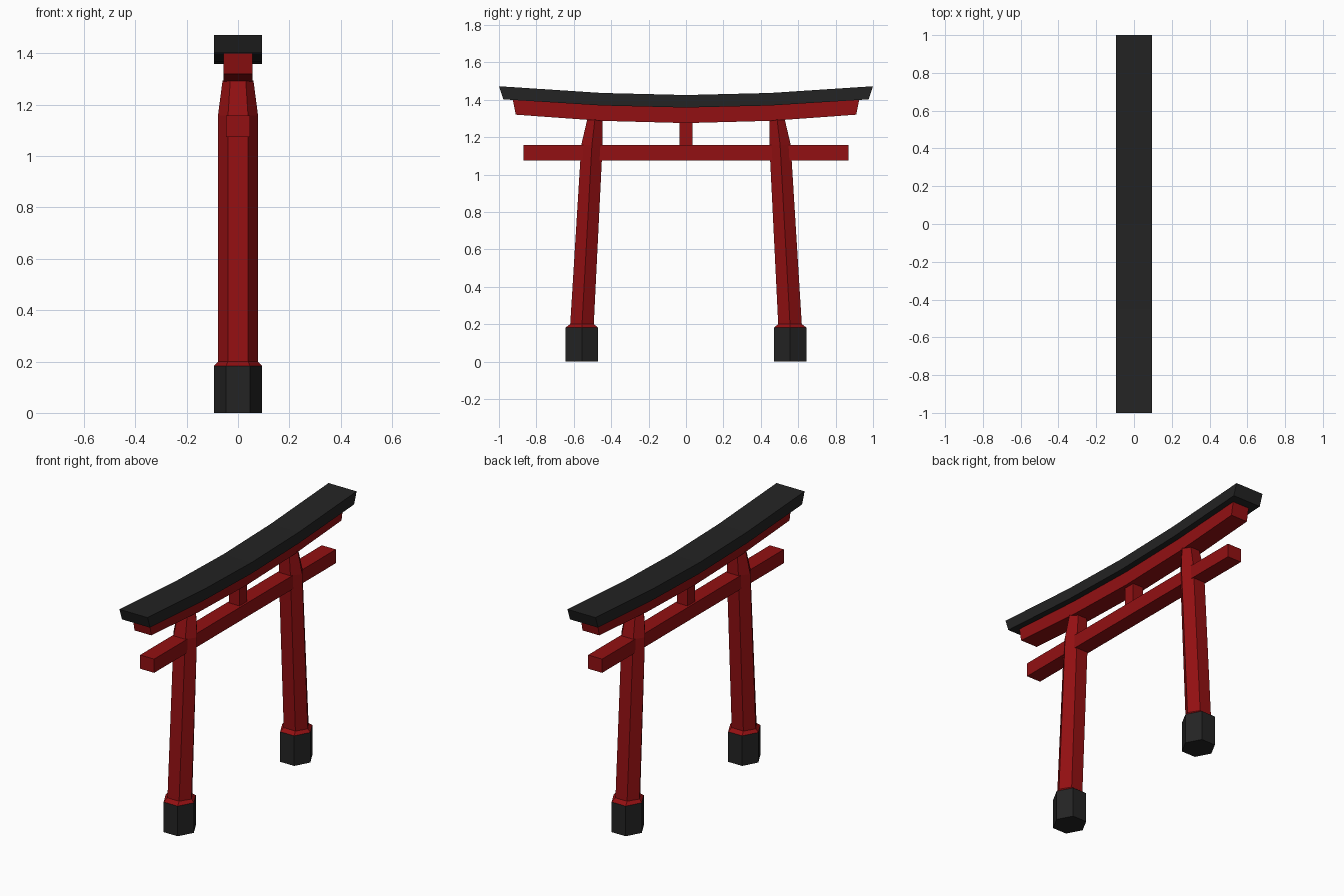
import bpy
import math

if "Cube" in bpy.data.objects:
    bpy.data.objects.remove(bpy.data.objects["Cube"])


def material(name, rgb):
    m = bpy.data.materials.new(name)
    m.diffuse_color = (*rgb, 1)
    m.use_nodes = True
    m.node_tree.nodes["Principled BSDF"].inputs["Base Color"].default_value = m.diffuse_color
    return m


RED = material("dark red", (0.29, 0.005, 0.006))
BLACK = material("charcoal", (0.017, 0.017, 0.017))


def make(name, verts, faces, mat):
    me = bpy.data.meshes.new(name)
    me.from_pydata(verts, [], faces)
    me.materials.append(mat)
    ob = bpy.data.objects.new(name, me)
    bpy.context.collection.objects.link(ob)
    return ob


def loft(name, rings, mat):
    """Skin equal-sized rings of points and cap both ends."""
    n = len(rings[0])
    faces = [(i * n + j, i * n + (j + 1) % n, (i + 1) * n + (j + 1) % n, (i + 1) * n + j)
             for i in range(len(rings) - 1) for j in range(n)]
    last = (len(rings) - 1) * n
    faces += [tuple(reversed(range(n))), tuple(range(last, last + n))]
    return make(name, [p for r in rings for p in r], faces, mat)


def hexagon(y, z, rx, ry):
    k = ry / math.sin(math.pi / 3)
    return [(rx * math.cos(a * math.pi / 3), y + k * math.sin(a * math.pi / 3), z)
            for a in range(6)]


def beam(name, half_x, profile, mat):
    """Beam along y; profile rows are (y bottom, z bottom, y top, z top) for y >= 0."""
    rows = [(-a, b, -c, d) for a, b, c, d in reversed(profile[1:])] + profile
    rings = [[(half_x, yb, zb), (half_x, yt, zt), (-half_x, yt, zt), (-half_x, yb, zb)]
             for yb, zb, yt, zt in rows]
    # ring order chosen so that faces point outwards along +y
    return loft(name, [r[::-1] for r in rings], mat)


# Curved roof beam and the red lintel under it
beam("roof_beam", 0.094, [(0, 1.358, 0, 1.425), (0.45, 1.369, 0.45, 1.436),
                          (0.976, 1.402, 1.0, 1.472)], BLACK)
beam("upper_lintel", 0.056, [(0, 1.275, 0, 1.36), (0.45, 1.287, 0.45, 1.371),
                             (0.91, 1.32, 0.926, 1.401)], RED)

# Straight tie beam and the short centre strut
beam("tie_beam", 0.047, [(0, 1.075, 0, 1.158), (0.869, 1.075, 0.869, 1.158)], RED)
beam("centre_strut", 0.035, [(0, 1.15, 0, 1.29), (0.035, 1.15, 0.035, 1.29)], RED)

# Leaning six-sided posts on black footings
for side, s in (("left", -1), ("right", 1)):
    loft(side + "_footing", [hexagon(s * 0.557, 0, 0.094, 0.087),
                             hexagon(s * 0.557, 0.182, 0.094, 0.087)], BLACK)
    loft(side + "_post", [hexagon(s * 0.557, 0.182, 0.094, 0.087),
                          hexagon(s * 0.556, 0.2, 0.078, 0.063),
                          hexagon(s * 0.503, 1.158, 0.078, 0.057),
                          hexagon(s * 0.487, 1.295, 0.06, 0.041)], RED)

# Make every face point outwards
import bmesh
for ob in bpy.context.collection.objects:
    bm = bmesh.new()
    bm.from_mesh(ob.data)
    bmesh.ops.recalc_face_normals(bm, faces=bm.faces)
    bm.to_mesh(ob.data)
    bm.free()
